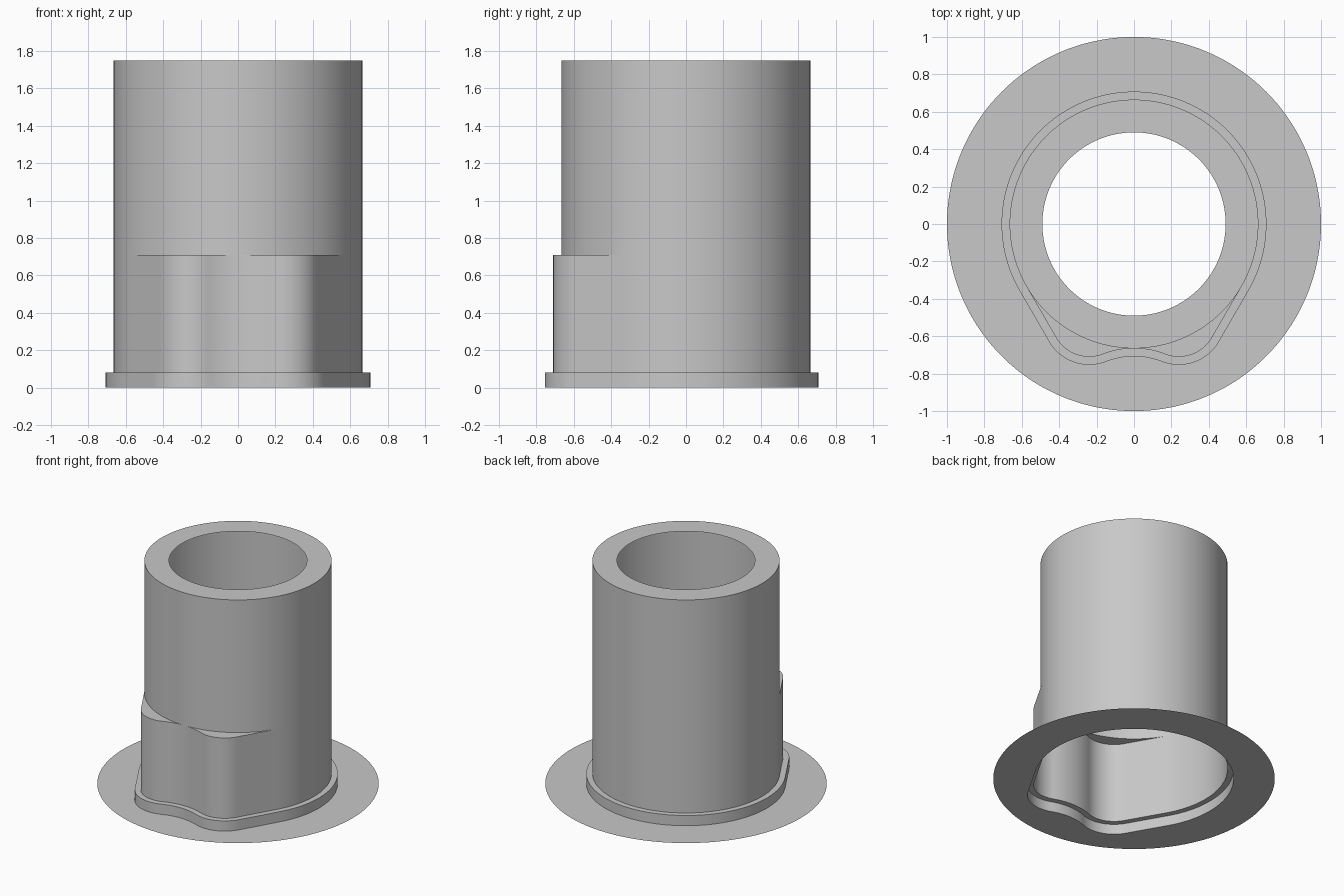
import bpy
import bmesh
from math import radians, degrees, atan2, hypot, cos, sin

if "Cube" in bpy.data.objects:
    bpy.data.objects.remove(bpy.data.objects["Cube"])

grey = bpy.data.materials.new("light grey")
grey.use_nodes = True
colour = (0.58, 0.58, 0.58, 1)
grey.diffuse_color = colour
grey.node_tree.nodes["Principled BSDF"].inputs["Base Color"].default_value = colour

# Main dimensions
BARREL, BORE, PLATE = 0.665, 0.49, 1.0
LIP_HEIGHT, KEY_HEIGHT, TOP = 0.08, 0.71, 1.75
LIP_OFFSET = 0.043
BUMP_X, BUMP_Y, BUMP_R = 0.24, -0.506, 0.204
DIP_R = 0.459
DIP_Y = -BARREL - DIP_R


def arc(cx, cy, r, start, end, n):
    """Points along an arc, leaving out the last one."""
    angles = [radians(start + (end - start) * i / n) for i in range(n)]
    return [(cx + r * cos(a), cy + r * sin(a)) for a in angles]


def line(p, q, n):
    return [(p[0] + (q[0] - p[0]) * i / n, p[1] + (q[1] - p[1]) * i / n)
            for i in range(n)]


def keyed_outline(offset):
    """Circle with two rounded bumps at the front and a shallow dip between."""
    join = degrees(atan2(DIP_Y - BUMP_Y, BUMP_X))
    bump = BUMP_R + offset
    back = arc(0, 0, BARREL + offset, -30, 210, 96)
    left_bump = arc(-BUMP_X, BUMP_Y, bump, 210, 360 + join, 20)
    dip = arc(0, DIP_Y, DIP_R - offset, 180 + join, -join, 20)
    right_bump = arc(BUMP_X, BUMP_Y, bump, 180 - join, 330, 20)
    back_end = arc(0, 0, BARREL + offset, 210, 211, 1)[0]
    bump_end = arc(BUMP_X, BUMP_Y, bump, 330, 331, 1)[0]
    return (back + line(back_end, left_bump[0], 10) + left_bump + dip
            + right_bump + line(bump_end, back[0], 10))


def circle(r):
    """Round ring whose points line up with the keyed outline."""
    return [(x * r / hypot(x, y), y * r / hypot(x, y)) for x, y in keyed_outline(0)]


def shell(name, *rings):
    """Skin a surface through successive (outline, height) rings."""
    bm = bmesh.new()
    loops = [[bm.verts.new((x, y, z)) for x, y in pts] for pts, z in rings]
    for a, b in zip(loops, loops[1:]):
        n = len(a)
        for i in range(n):
            j = (i + 1) % n
            bm.faces.new((a[i], a[j], b[j], b[i]))
    bmesh.ops.remove_doubles(bm, verts=bm.verts, dist=0.00002)
    mesh = bpy.data.meshes.new(name)
    bm.to_mesh(mesh)
    bm.free()
    mesh.materials.append(grey)
    obj = bpy.data.objects.new(name, mesh)
    bpy.context.collection.objects.link(obj)
    bpy.ops.object.select_all(action="DESELECT")
    obj.select_set(True)
    bpy.context.view_layer.objects.active = obj
    bpy.ops.object.shade_smooth_by_angle(angle=radians(30))
    return obj


inner, outer = keyed_outline(0), keyed_outline(LIP_OFFSET)

# Flat round plate with a keyed opening
shell("base_plate", (circle(PLATE), 0), (outer, 0))
# Low lip and its narrow ledge
shell("base_lip", (outer, 0), (outer, LIP_HEIGHT), (inner, LIP_HEIGHT))
# Lower body with front bumps and the ledge closing them
shell("keyed_body", (inner, LIP_HEIGHT), (inner, KEY_HEIGHT),
      (circle(BARREL), KEY_HEIGHT))
# Upper barrel with its annular top
shell("barrel", (circle(BARREL), KEY_HEIGHT), (circle(BARREL), TOP),
      (circle(BORE), TOP))
